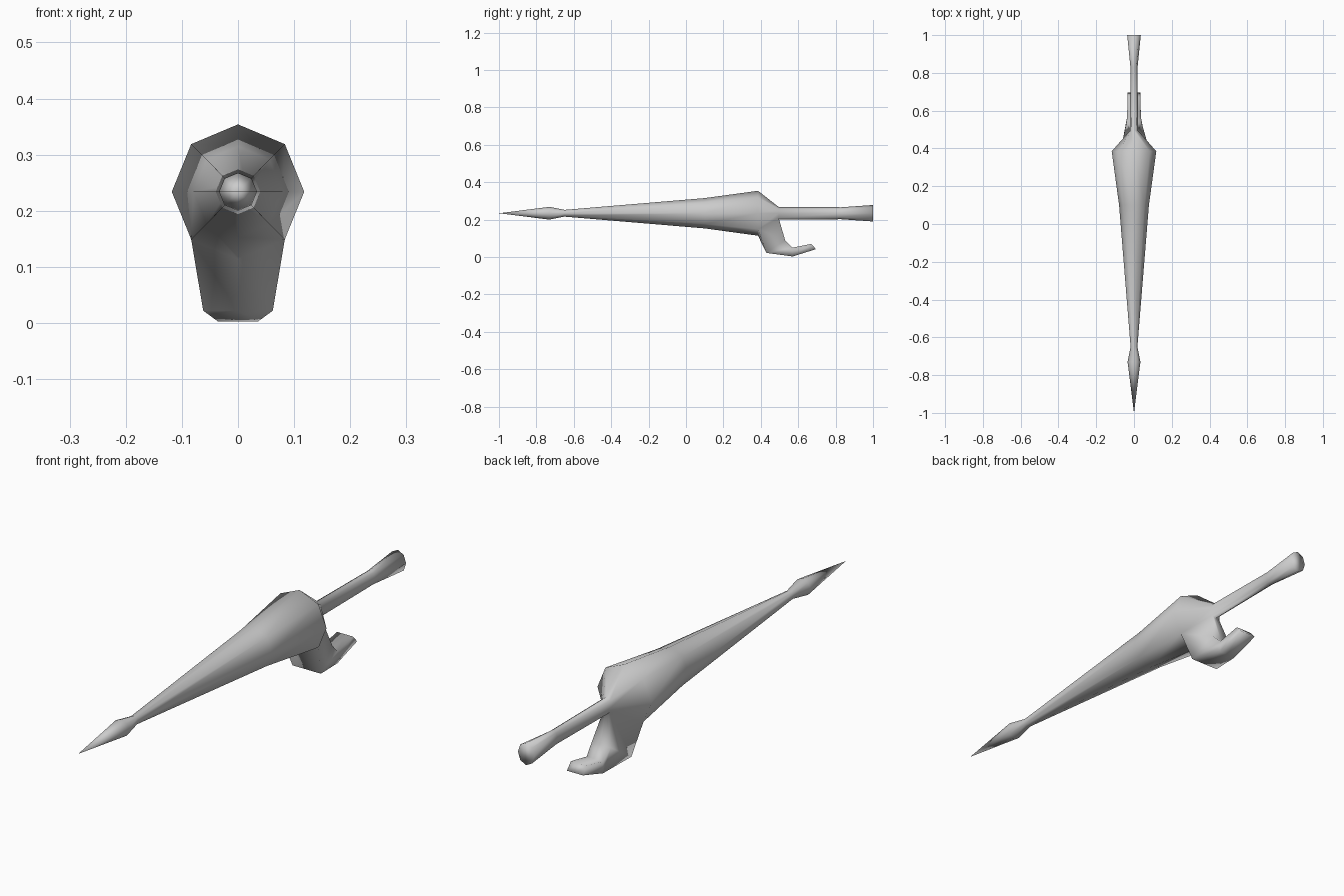
import bpy, bmesh, math

if "Cube" in bpy.data.objects:
    bpy.data.objects.remove(bpy.data.objects["Cube"], do_unlink=True)

SIDES = 8
AXIS_Z = 0.234

# One plain steel colour
steel = bpy.data.materials.new("grey_steel")
steel.use_nodes = True
colour = (0.6, 0.6, 0.6, 1)
steel.diffuse_color = colour
steel.node_tree.nodes["Principled BSDF"].inputs["Base Color"].default_value = colour

bm = bmesh.new()


def ring(y, rx, rz):
    """Octagon around the shaft axis, starting at +x."""
    angles = [2 * math.pi * k / SIDES for k in range(SIDES)]
    return [bm.verts.new((rx * math.cos(a), y, AXIS_Z + rz * math.sin(a))) for a in angles]


def bridge(a, b, skip=()):
    """Quads between two closed loops."""
    n = len(a)
    for k in range(n):
        if k not in skip:
            bm.faces.new((a[k], a[(k + 1) % n], b[(k + 1) % n], b[k]))


# Shaft: spear point, neck, flaring body, grip and pommel (y, rx, rz)
profile = [(-0.73, 0.034, 0.034), (-0.65, 0.018, 0.018), (0.1, 0.079, 0.081),
           (0.385, 0.118, 0.12), (0.495, 0.021, 0.034), (0.83, 0.019, 0.032),
           (1.0, 0.036, 0.044)]
rings = [ring(*p) for p in profile]
tip = bm.verts.new((0, -1.0, AXIS_Z))
for k in range(SIDES):
    bm.faces.new((tip, rings[0][(k + 1) % SIDES], rings[0][k]))
for i in range(len(rings) - 1):
    # the two lowest faces behind the flare are left open for the guard
    bridge(rings[i], rings[i + 1], skip=(5, 6) if i == 3 else ())
bm.faces.new(rings[-1])

# Hand guard: grows from the flare, hooks down and back
# each section: (front half width, y, z), (rear half width, y, z)
sections = [((0.062, 0.43, 0.022), (0.042, 0.53, 0.09)),
            ((0.036, 0.57, 0.003), (0.036, 0.57, 0.05)),
            ((0.035, 0.695, 0.042), (0.035, 0.67, 0.07))]
loop = rings[3][5:8] + rings[4][5:8][::-1]
for (fw, fy, fz), (rw, ry, rz) in sections:
    new = [bm.verts.new((s * fw, fy, fz)) for s in (-1, 0, 1)]
    new += [bm.verts.new((s * rw, ry, rz)) for s in (1, 0, -1)]
    bridge(loop, new)
    loop = new
bm.faces.new(loop)

bmesh.ops.recalc_face_normals(bm, faces=bm.faces)
for f in bm.faces:
    f.smooth = True
mesh = bpy.data.meshes.new("lance")
bm.to_mesh(mesh)
bm.free()
mesh.materials.append(steel)
lance = bpy.data.objects.new("lance", mesh)
bpy.context.collection.objects.link(lance)
